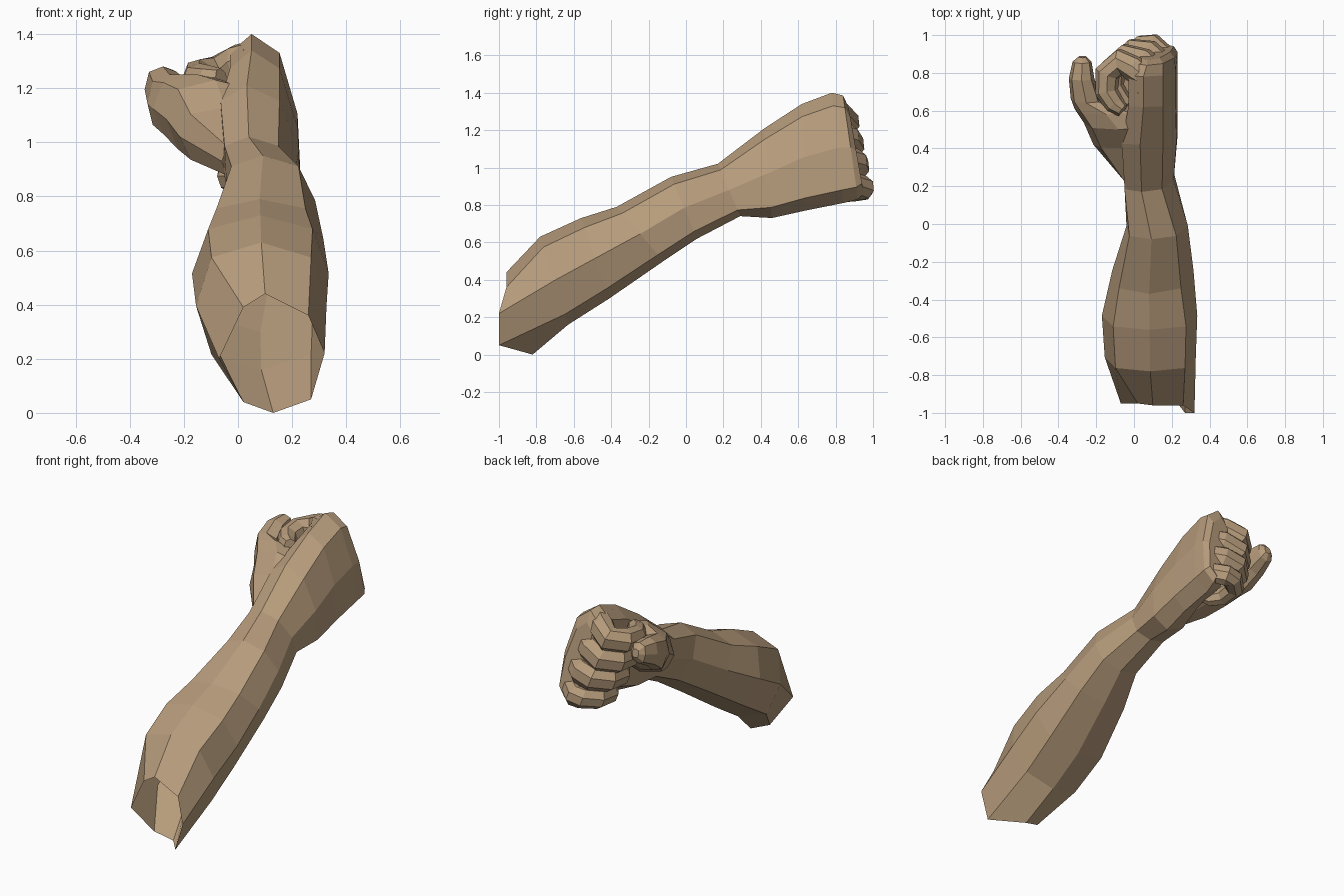
import bpy, bmesh, math
from mathutils import Vector as V

if "Cube" in bpy.data.objects:
    bpy.data.objects.remove(bpy.data.objects["Cube"])

skin = bpy.data.materials.new("skin")
skin.diffuse_color = (0.47, 0.33, 0.2, 1)
skin.use_nodes = True
skin.node_tree.nodes["Principled BSDF"].inputs["Base Color"].default_value = skin.diffuse_color


def loft(name, rings):
    """Closed flat-faced tube through rings of equal vertex count."""
    bm = bmesh.new()
    loops = [[bm.verts.new(p) for p in r] for r in rings]
    n = len(loops[0])
    for a, b in zip(loops, loops[1:]):
        for i in range(n):
            j = (i + 1) % n
            bm.faces.new((a[i], a[j], b[j], b[i]))
    bm.faces.new(loops[0][::-1])
    bm.faces.new(loops[-1])
    bmesh.ops.recalc_face_normals(bm, faces=bm.faces)
    me = bpy.data.meshes.new(name)
    bm.to_mesh(me)
    bm.free()
    me.materials.append(skin)
    ob = bpy.data.objects.new(name, me)
    bpy.context.collection.objects.link(ob)
    return ob


def octagon(top, bottom, xl, xr, shear=0.0):
    """Eight-sided section between a top and a bottom (y, z) point."""
    pts = []
    for k in range(8):
        a = k * math.pi / 4
        f = 1.08 if k % 2 else 1.0
        c, s = math.cos(a) * f, math.sin(a) * f
        pts.append(V(((xl + xr) / 2 + (xr - xl) / 2 * s - shear * c,
                      (top[0] + bottom[0]) / 2 + (top[0] - bottom[0]) / 2 * c,
                      (top[1] + bottom[1]) / 2 + (top[1] - bottom[1]) / 2 * c)))
    return pts


def volume(me):
    bm = bmesh.new()
    bm.from_mesh(me)
    v = bm.calc_volume(signed=True)
    bm.free()
    return v


def merge(base, part):
    """Union part into base; leave part as it is when the union is not sound."""
    m = base.modifiers.new("join", 'BOOLEAN')
    m.operation, m.solver, m.object, m.use_self = 'UNION', 'EXACT', part, True
    bpy.context.view_layer.update()
    dg = bpy.context.evaluated_depsgraph_get()
    me = bpy.data.meshes.new_from_object(base.evaluated_get(dg))
    base.modifiers.clear()
    a, b, u = volume(base.data), volume(part.data), volume(me)
    if max(a, b) * .99 < u < (a + b) * 1.01:
        base.data = me
        bpy.data.objects.remove(part)


# forearm, wrist and palm, starting from the ragged elbow rim
rim = [V(p) for p in ((.10, -.96, .44), (.26, -.96, .36), (.32, -1, .22), (.27, -1, .05),
                      (.13, -.82, 0), (.02, -.85, .04), (-.07, -.95, .2), (.02, -.95, .39))]
arm = loft("forearm_and_fist", [rim] + [octagon(*r) for r in (
    ((-.78, .63), (-.63, .16), -.155, .327),
    ((-.56, .73), (-.41, .30), -.17, .335),
    ((-.37, .79), (-.12, .50), -.115, .315, .02),
    ((-.08, .95), (.06, .62), -.04, .285, .03),
    ((.17, 1.02), (.29, .74), -.05, .21, .04),
    ((.42, 1.21), (.46, .73), -.06, .225, .05),
    ((.62, 1.34), (.64, .77), -.02, .22, .05),
    ((.78, 1.40), (.84, .81), -.02, .22, .05),
    ((.84, 1.385), (.92, .83), .02, .215, .05),
    ((.87, 1.32), (.95, .86), .05, .19, .05))])

# thumb, web and ball of the palm
parts = [loft("thumb", [octagon(*r) for r in (
    ((.20, 1.00), (.28, .86), -.06, .12),
    ((.40, 1.13), (.44, .91), -.215, .12),
    ((.50, 1.23), (.57, .94), -.265, .10),
    ((.58, 1.25), (.64, 1.0), -.315, .02),
    ((.64, 1.25), (.69, 1.04), -.335, -.17),
    ((.76, 1.28), (.78, 1.11), -.345, -.21),
    ((.85, 1.28), (.87, 1.16), -.325, -.225),
    ((.88, 1.25), (.89, 1.20), -.295, -.25))])]

# curled fingers: knuckle, middle joint, half-thickness
fingers = {
    "index": ((.06, .79, 1.305), (-.12, .84, 1.235), .072),
    "middle": ((.11, .83, 1.18), (-.09, .865, 1.115), .074),
    "ring": ((.14, .875, 1.045), (-.05, .895, 1.0), .072),
    "little": ((.155, .92, .91), (0, .925, .88), .062),
}
for name, (knuckle, joint, r) in fingers.items():
    k, j = V(knuckle), V(joint)
    across = V((.33, .1, -.95)).normalized()
    path = [k + V((-.01, -.1, 0)), k + V((.005, -.02, 0)), k + V((-.06, .03, -.02)),
            j + V((.05, .02, .01)), j + V((-.02, -.04, 0)),
            j + V((-.025, -.14, -.01)), j + V((.02, -.21, -.01)), j + V((.06, -.24, 0))]
    size = (.6, .93, .98, .98, .93, .85, .75, .5)
    rings = []
    for i, p in enumerate(path):
        d = (path[min(i + 1, 7)] - path[max(i - 1, 0)]).normalized()
        n = d.cross(across).normalized()
        rings.append([p + size[i] * r * (n * math.cos(t) + across * 1.12 * math.sin(t))
                      for t in [m * math.pi / 4 + math.pi / 8 for m in range(8)]])
    parts.append(loft(name + "_finger", rings))

# one continuous skin
for p in parts:
    merge(arm, p)

# open elbow end
bm = bmesh.new()
bm.from_mesh(arm.data)
caps = [f for f in bm.faces if all(v.co.y < -.8 for v in f.verts)]
bmesh.ops.delete(bm, geom=caps, context='FACES')
bm.to_mesh(arm.data)
bm.free()
